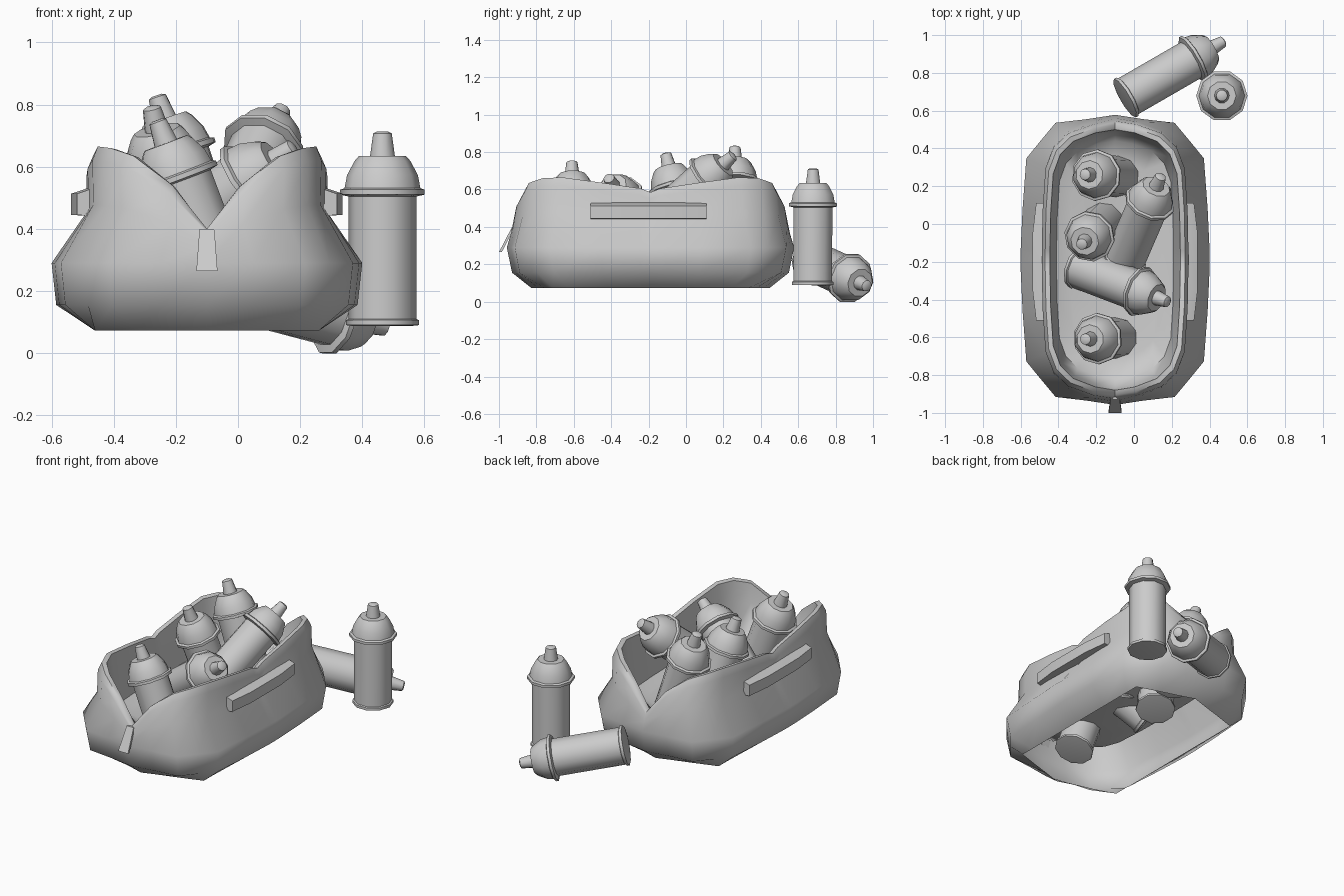
import bpy, bmesh, math
from mathutils import Vector, Matrix

cube = bpy.data.objects.get("Cube")
if cube:
    bpy.data.objects.remove(cube, do_unlink=True)

grey = bpy.data.materials.new("plain_grey")
grey.use_nodes = True
grey.diffuse_color = (0.6, 0.6, 0.6, 1)
grey.node_tree.nodes["Principled BSDF"].inputs["Base Color"].default_value = (0.6, 0.6, 0.6, 1)


def finish(name, bm, angle=45, matrix=None, recalc=True):
    if recalc:
        bmesh.ops.recalc_face_normals(bm, faces=bm.faces)
    mesh = bpy.data.meshes.new(name)
    bm.to_mesh(mesh)
    bm.free()
    for p in mesh.polygons:
        p.use_smooth = True
    mesh.set_sharp_from_angle(angle=math.radians(angle))
    mesh.materials.append(grey)
    obj = bpy.data.objects.new(name, mesh)
    bpy.context.collection.objects.link(obj)
    if matrix:
        obj.matrix_world = matrix
    return obj


def loft(bm, rings):
    """Skin a list of closed point rings."""
    rows = [[bm.verts.new(p) for p in ring] for ring in rings]
    for a, b in zip(rows, rows[1:]):
        n = len(a)
        for i in range(n):
            j = (i + 1) % n
            bm.faces.new((a[i], a[j], b[j], b[i]))
    return rows


def around(quarter):
    """Mirror a quarter outline of (x, y) factors into a full loop."""
    half = quarter + [(-x, y) for x, y in quarter[-2::-1]]
    return half + [(x, -y) for x, y in half[-2:0:-1]]


# Bag outlines: six-sided base, eight-sided belly, rounder rim
CX, CY = -0.1, -0.19
base_plan = around([(1, 0), (1, 0.07), (1, 0.35), (1, 0.68), (1, 0.82), (0.62, 0.89), (0.3, 0.945), (0, 1)])
belly_plan = around([(1, 0), (1, 0.07), (0.98, 0.35), (0.94, 0.7), (0.79, 0.82), (0.63, 0.945), (0.3, 0.97), (0, 1)])
rim_plan = around([(1, 0), (1, 0.07), (0.99, 0.35), (0.95, 0.66), (0.84, 0.81), (0.64, 0.91), (0.3, 0.975), (0, 1)])

# Rim height along a quarter: dips at the sides and at the zipped ends
heights = [0.585, 0.605, 0.635, 0.665, 0.66, 0.635, 0.54, 0.40]
heights = heights + heights[-2::-1]
heights = heights + heights[-2:0:-1]


def flat_ring(plan, hw, hl, z):
    return [(CX + x * hw, CY + y * hl, z) for x, y in plan]


def rim_ring(hw, hl, blend, drop=0):
    """Ring that follows the rim height, from the belly up to the rim."""
    return [(CX + x * hw, CY + y * hl, 0.29 + (h - 0.29) * blend - drop)
            for (x, y), h in zip(rim_plan, heights)]


# Bag: open underneath, outer wall over the rim into a raised inner tray
bm = bmesh.new()
rows = loft(bm, [
    flat_ring(base_plan, 0.36, 0.635, 0.072),
    flat_ring(belly_plan, 0.485, 0.74, 0.155),
    flat_ring(belly_plan, 0.50, 0.768, 0.29),
    rim_ring(0.385, 0.75, 0.5),
    rim_ring(0.388, 0.735, 0.88),
    rim_ring(0.37, 0.715, 1),
    rim_ring(0.345, 0.69, 1, 0.005),
    rim_ring(0.33, 0.675, 0.65),
    flat_ring(rim_plan, 0.31, 0.63, 0.35),
    flat_ring(rim_plan, 0.24, 0.52, 0.325),
])
bm.faces.new(rows[-1])
finish("bag", bm, 60, recalc=False)

# Side handles: slim bars with tapered ends
for name, s in (("left_handle", 1), ("right_handle", -1)):
    bm = bmesh.new()
    rows = loft(bm, [[(CX + s * (0.36 + d), CY - 0.01 + y, z) for d, z in
                      ((0, 0.44), (depth, 0.445), (depth, 0.513), (depth - 0.05, 0.53), (0, 0.53))]
                     for y, depth in ((-0.31, 0.058), (-0.15, 0.077), (0.15, 0.077), (0.31, 0.058))])
    bm.faces.new(rows[0])
    bm.faces.new(rows[-1])
    finish(name, bm, 30)

# Zip pull hanging from the front notch
bm = bmesh.new()
rows = loft(bm, [[(CX - w, y, z), (CX + w, y, z), (CX + w, y + 0.015, z), (CX - w, y + 0.015, z)]
                 for w, y, z in ((0.024, -0.93, 0.40), (0.034, -1.0, 0.265))])
bm.faces.new(rows[0])
bm.faces.new(rows[-1])
finish("zip_pull", bm, 30)

# Spray can profile: (radius, height)
profile = [(0.10, 0), (0.117, 0.002), (0.117, 0.018), (0.109, 0.022), (0.109, 0.416),
           (0.136, 0.422), (0.136, 0.438), (0.122, 0.443), (0.114, 0.485), (0.09, 0.53),
           (0.076, 0.546), (0.04, 0.546), (0.03, 0.619), (0.018, 0.625)]


def spray_can(name, base, tip, sides=10):
    base, tip = Vector(base), Vector(tip)
    turn = (tip - base).to_track_quat('Z', 'Y').to_matrix().to_4x4()
    bm = bmesh.new()
    rows = loft(bm, [[(r * math.cos(t), r * math.sin(t), z)
                      for t in (2 * math.pi * i / sides for i in range(sides))]
                     for r, z in profile])
    bm.faces.new(rows[0])
    bm.faces.new(rows[-1])
    finish(name, bm, 42, Matrix.Translation(base) @ turn)


spray_can("standing_can", (0.465, 0.677, 0.088), (0.465, 0.68, 0.72))
spray_can("lying_can", (-0.05, 0.665, 0.222), (0.47, 0.965, 0.085))
spray_can("bag_can_back", (-0.06, 0.25, 0.238), (-0.262, 0.262, 0.83))
spray_can("bag_can_middle", (-0.14, 0.03, 0.20), (-0.28, -0.11, 0.80))
spray_can("bag_can_front", (-0.04, -0.60, 0.165), (-0.26, -0.61, 0.75))
spray_can("bag_can_tilted_back", (-0.05, -0.19, 0.39), (0.14, 0.25, 0.78))
spray_can("bag_can_tilted_front", (-0.30, -0.23, 0.31), (0.17, -0.41, 0.655))
